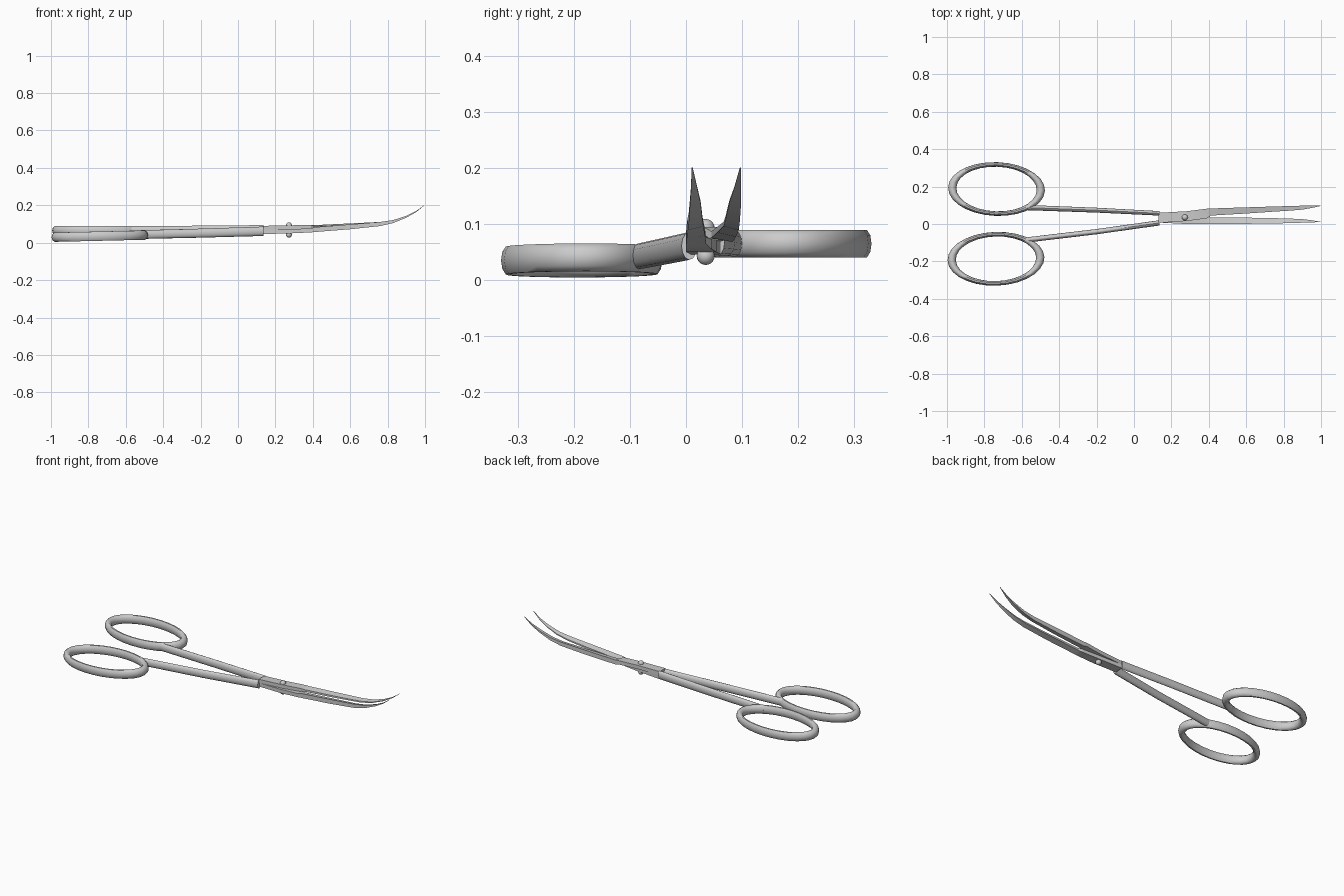
import bpy, bmesh, math
from mathutils import Matrix

if "Cube" in bpy.data.objects:
    bpy.data.objects.remove(bpy.data.objects["Cube"])


def finish(name, bm, smooth=None):
    bmesh.ops.recalc_face_normals(bm, faces=bm.faces)
    mesh = bpy.data.meshes.new(name)
    bm.to_mesh(mesh)
    bm.free()
    ob = bpy.data.objects.new(name, mesh)
    bpy.context.collection.objects.link(ob)
    if smooth:
        bpy.ops.object.select_all(action='DESELECT')
        bpy.context.view_layer.objects.active = ob
        ob.select_set(True)
        bpy.ops.object.shade_smooth_by_angle(angle=math.radians(smooth))
    return ob


def skin(bm, rings, closed=False):
    """Join successive vertex loops; cap both ends unless closed."""
    loops = [[bm.verts.new(p) for p in r] for r in rings]
    pairs = list(zip(loops, loops[1:]))
    if closed:
        pairs.append((loops[-1], loops[0]))
    for a, b in pairs:
        n = len(a)
        for i in range(n):
            j = (i + 1) % n
            bm.faces.new((a[i], a[j], b[j], b[i]))
    if not closed:
        bm.faces.new(loops[0])
        bm.faces.new(loops[-1])


def finger_ring(name, loc, turn, pitch):
    bm = bmesh.new()
    rings = []
    for i in range(28):
        a = math.tau * i / 28
        ring = []
        for k in range(10):
            t = math.tau * k / 10
            r = 0.237 + 0.022 * math.cos(t)
            ring.append((r * math.cos(a), 0.555 * r * math.sin(a), 0.026 * math.sin(t)))
        rings.append(ring)
    skin(bm, rings, closed=True)
    bm.transform(Matrix.Translation(loc) @ Matrix.Rotation(turn, 4, 'Z')
                 @ Matrix.Rotation(pitch, 4, 'Y'))
    finish(name, bm, 50)


def shank(name, sections):
    # rounded bar: x, y, z, half width, half height
    bm = bmesh.new()
    rings = []
    for x, y, z, hw, hh in sections:
        rings.append([(x, y + hw * math.cos(math.tau * k / 12),
                       z + hh * math.sin(math.tau * k / 12)) for k in range(12)])
    skin(bm, rings)
    finish(name, bm, 50)


def blade(name, sections):
    # x, back y, edge y, z centre, back half thickness, edge half thickness
    bm = bmesh.new()
    skin(bm, [[(x, yb, z - hb), (x, ye, z - he), (x, ye, z + he), (x, yb, z + hb)]
              for x, yb, ye, z, hb, he in sections])
    finish(name, bm, 20)


# finger rings
finger_ring("finger_ring_back", (-0.735, 0.187, 0.065), math.radians(-2), 0)
finger_ring("finger_ring_front", (-0.738, -0.186, 0.035), math.radians(2), -0.023)

# handle shanks
shank("shank_back", [(-0.58, 0.088, 0.065, 0.014, 0.023),
                     (-0.2, 0.074, 0.067, 0.013, 0.024),
                     (0.135, 0.057, 0.069, 0.012, 0.025)])
shank("shank_front", [(-0.58, -0.086, 0.042, 0.014, 0.023),
                      (-0.2, -0.041, 0.051, 0.014, 0.024),
                      (0.135, 0.006, 0.061, 0.014, 0.025)])

# upper joint plate running into the back blade
blade("blade_back", [(0.132, 0.060, 0.006, 0.079, 0.011, 0.011),
                     (0.28, 0.068, 0.016, 0.082, 0.011, 0.011),
                     (0.39, 0.082, 0.030, 0.084, 0.011, 0.011),
                     (0.41, 0.083, 0.045, 0.081, 0.013, 0.006),
                     (0.60, 0.089, 0.056, 0.090, 0.013, 0.005),
                     (0.76, 0.094, 0.067, 0.100, 0.011, 0.004),
                     (0.83, 0.096, 0.071, 0.113, 0.008, 0.003),
                     (0.90, 0.098, 0.077, 0.139, 0.005, 0.002),
                     (0.95, 0.098, 0.086, 0.165, 0.003, 0.001),
                     (0.997, 0.098, 0.096, 0.200, 0.001, 0.0005)])

# lower joint plate running into the front blade
blade("blade_front", [(0.132, 0.008, 0.062, 0.057, 0.011, 0.011),
                      (0.28, 0.000, 0.054, 0.061, 0.011, 0.011),
                      (0.39, 0.000, 0.046, 0.066, 0.011, 0.011),
                      (0.41, 0.000, 0.036, 0.070, 0.013, 0.006),
                      (0.60, 0.001, 0.034, 0.085, 0.013, 0.005),
                      (0.76, 0.003, 0.031, 0.100, 0.011, 0.004),
                      (0.83, 0.005, 0.029, 0.113, 0.008, 0.003),
                      (0.90, 0.007, 0.026, 0.139, 0.005, 0.002),
                      (0.95, 0.009, 0.020, 0.165, 0.003, 0.001),
                      (0.997, 0.010, 0.012, 0.200, 0.001, 0.0005)])

# rivet heads above and below the joint
for label, z in (("top", 0.093), ("bottom", 0.043)):
    bm = bmesh.new()
    bmesh.ops.create_uvsphere(bm, u_segments=16, v_segments=10, radius=0.016,
                              matrix=Matrix.Translation((0.272, 0.035, z)))
    finish("rivet_" + label, bm, 50)
